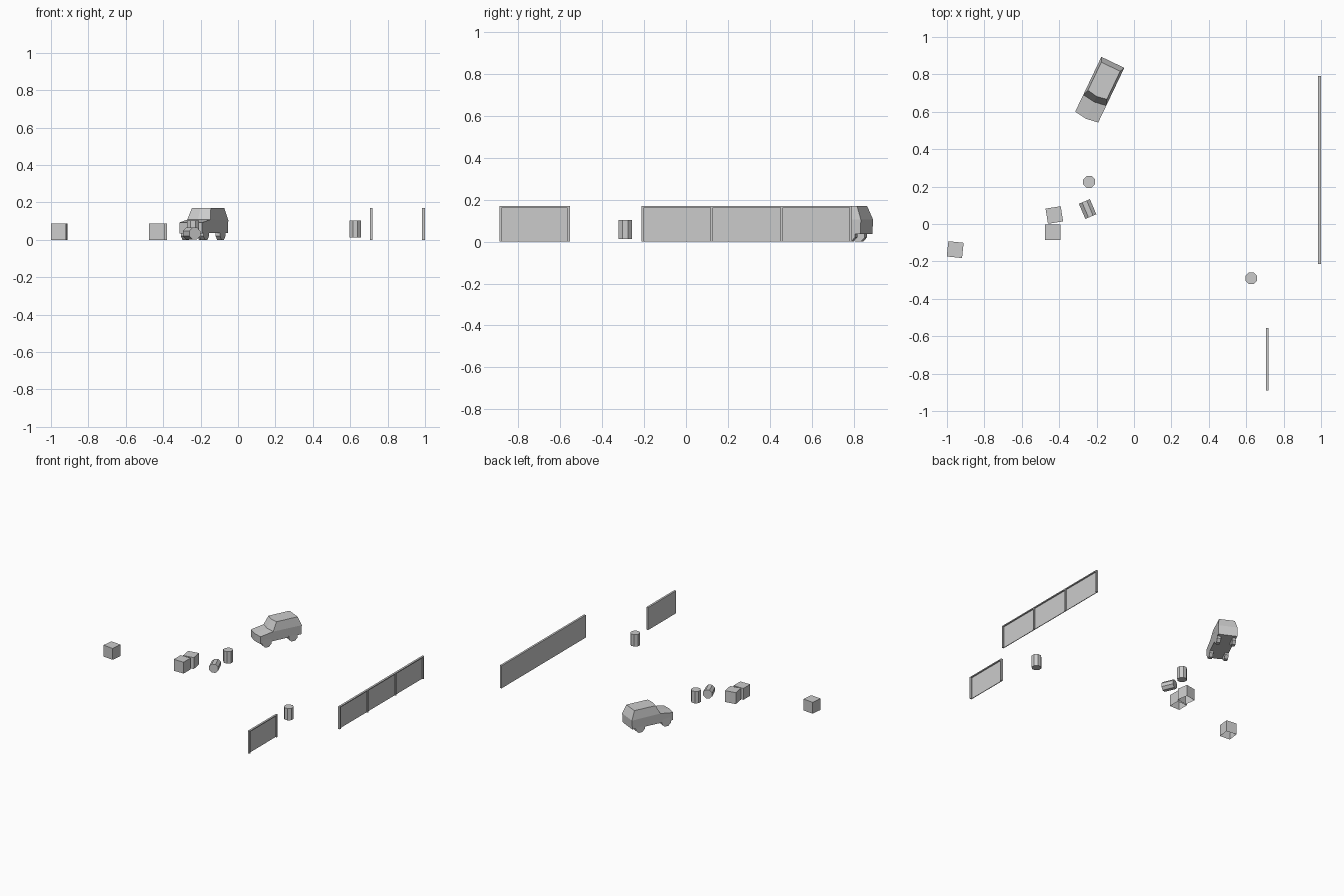
import bpy, bmesh
from math import radians, pi
from mathutils import Matrix

if "Cube" in bpy.data.objects:
    bpy.data.objects.remove(bpy.data.objects["Cube"])


def finish(name, bm, loc=(0, 0, 0), rot=(0, 0, 0), parent=None):
    bmesh.ops.recalc_face_normals(bm, faces=bm.faces)
    me = bpy.data.meshes.new(name)
    bm.to_mesh(me)
    bm.free()
    ob = bpy.data.objects.new(name, me)
    bpy.context.collection.objects.link(ob)
    ob.location, ob.rotation_euler, ob.parent = loc, rot, parent
    return ob


def add_box(bm, x0, x1, y0, y1, z0, z1):
    m = Matrix.Translation(((x0 + x1) / 2, (y0 + y1) / 2, (z0 + z1) / 2))
    m = m @ Matrix.Diagonal((x1 - x0, y1 - y0, z1 - z0, 1))
    return bmesh.ops.create_cube(bm, size=1, matrix=m)["verts"]


def cylinder(name, radius, length, loc, rot, parent=None):
    # octagonal, with a flat side facing each axis
    bm = bmesh.new()
    bmesh.ops.create_cone(bm, cap_ends=True, segments=8, radius1=radius, radius2=radius,
                          depth=length, matrix=Matrix.Rotation(pi / 8, 4, 'Z'))
    return finish(name, bm, loc, rot, parent)


# Crates, open underneath
def crate(x, y, angle):
    bm = bmesh.new()
    add_box(bm, -.041, .041, -.041, .041, 0, .086)
    bottom = [f for f in bm.faces if f.calc_center_median().z < .001]
    bmesh.ops.delete(bm, geom=bottom, context='FACES_ONLY')
    finish("crate", bm, (x, y, 0), (0, 0, radians(angle)))


for c in [(-.956, -.137, -6), (-.435, -.045, 0), (-.426, .048, 9)]:
    crate(*c)

# Barrels: two upright, one lying down
for x, y in [(-.24, .225), (.627, -.29)]:
    cylinder("barrel", .0345, .09, (x, y, .058), (0, 0, 0))
cylinder("fallen_barrel", .0345, .088, (-.248, .08, .034), (pi / 2, 0, radians(23)))


# Fences: thin sheet on the inner side, posts and top rail on the outer side
def fence(x, y0, panels):
    step, t = .335, .0075
    y1 = y0 + step * panels
    bm = bmesh.new()
    add_box(bm, x - t, x - t + .005, y0, y1, 0, .17)
    add_box(bm, x - t + .005, x + t, y0, y1, .163, .17)
    for i in range(panels + 1):
        y = min(max(y0 + step * i, y0 + .006), y1 - .006)
        add_box(bm, x - t + .005, x + t, y - .006, y + .006, 0, .163)
    finish("fence", bm)


fence(.9925, -.213, 3)
fence(.7125, -.89, 1)

# Car body: side profile (y, z, half width, forward bulge of the centre line)
profile = [(-.16, .035, .066, .01), (-.162, .092, .068, .01), (-.062, .108, .068, .01),
           (-.03, .17, .056, .01), (.136, .17, .056, 0), (.162, .105, .068, 0),
           (.158, .037, .067, 0)]
bm = bmesh.new()
cols = [[bm.verts.new((s * w, y - (b if s == 0 else 0), z)) for y, z, w, b in profile]
        for s in (-1, 0, 1)]
n = len(profile)
for a, b in zip(cols, cols[1:]):
    for i in range(n):
        j = (i + 1) % n
        bm.faces.new((a[i], a[j], b[j], b[i]))
for side in (cols[0], cols[2]):
    bm.faces.new([side[i] for i in (0, 1, 2, 5, 6)])
    bm.faces.new([side[i] for i in (2, 3, 4, 5)])
body = finish("car_body", bm, (-.183, .718, 0), (0, 0, radians(-25.5)))

# Wheels
for y in (-.11, .095):
    for s in (-1, 1):
        cylinder("wheel", .038, .026, (s * .054, y, .0352), (0, pi / 2, 0), body)
